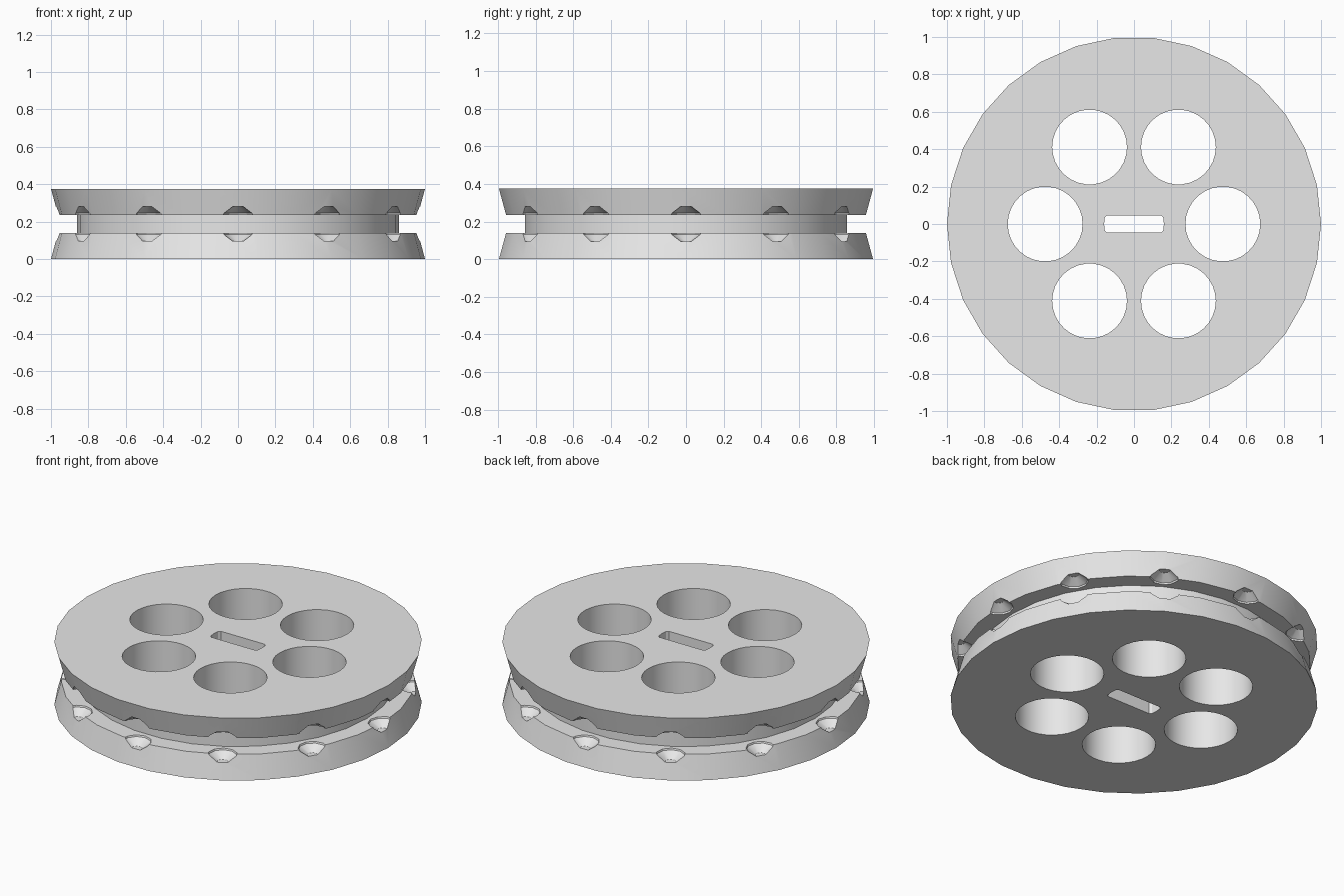
import bpy, bmesh
from math import sin, cos, pi, radians

cube = bpy.data.objects.get("Cube")
if cube:
    bpy.data.objects.remove(cube, do_unlink=True)

HEIGHT = 0.375
MID = HEIGHT / 2
HALF_GAP = 0.048
SIDES = 30


def lathe(bm, profile, sides, cx=0, cy=0, turn=0, max_y=None):
    """Closed solid turned from (radius, z) points listed bottom to top."""
    rings = []
    for r, z in profile:
        ring = []
        for i in range(sides):
            a = turn + 2 * pi * i / sides
            y = r * sin(a)
            if max_y is not None:
                y = max(-max_y, min(max_y, y))
            ring.append(bm.verts.new((cx + r * cos(a), cy + y, z)))
        rings.append(ring)
    for low, high in zip(rings, rings[1:]):
        for i in range(sides):
            j = (i + 1) % sides
            bm.faces.new((low[i], low[j], high[j], high[i]))
    bm.faces.new(rings[0][::-1])
    bm.faces.new(rings[-1])


def make_object(name, bm):
    mesh = bpy.data.meshes.new(name)
    bm.to_mesh(mesh)
    bm.free()
    obj = bpy.data.objects.new(name, mesh)
    bpy.context.collection.objects.link(obj)
    return obj


# Grooved wheel body with tapered flanges
bm = bmesh.new()
low, high = MID - HALF_GAP, MID + HALF_GAP
lathe(bm, [(1, 0), (0.962, low), (0.86, low),
           (0.86, high), (0.962, high), (1, HEIGHT)], SIDES)
wheel = make_object("grooved_wheel", bm)

# Cutters: six round holes, the flat-sided shaft slot, twelve rim pits
bm = bmesh.new()
through = (-0.1, HEIGHT + 0.1)
for i in range(6):
    a = radians(60 * i)
    lathe(bm, [(0.2, z) for z in through], SIDES, 0.475 * cos(a), 0.475 * sin(a))
lathe(bm, [(0.16, z) for z in through], SIDES, max_y=0.046)
PIT, RINGS = 0.097, 5
ball = []
for k in range(RINGS):
    p = pi * (k + 0.5) / RINGS
    ball.append((PIT * sin(p), MID - PIT * cos(p)))
for i in range(12):
    a = radians(30 * i)
    lathe(bm, ball, 2 * RINGS, 0.962 * cos(a), 0.962 * sin(a), turn=a)
cutter = make_object("cutter", bm)
cutter.hide_render = True

# Cut the body
cut = wheel.modifiers.new("cut", "BOOLEAN")
cut.operation = "DIFFERENCE"
cut.solver = "EXACT"
cut.object = cutter
bpy.ops.object.select_all(action="DESELECT")
wheel.select_set(True)
bpy.context.view_layer.objects.active = wheel
bpy.ops.object.modifier_apply(modifier=cut.name)
bpy.data.objects.remove(cutter, do_unlink=True)

# Single grey material
grey = bpy.data.materials.new("light_grey")
grey.use_nodes = True
color = (0.8, 0.8, 0.8, 1)
grey.diffuse_color = color
grey.node_tree.nodes["Principled BSDF"].inputs["Base Color"].default_value = color
wheel.data.materials.clear()
wheel.data.materials.append(grey)

bpy.ops.object.shade_smooth_by_angle(angle=radians(30))
